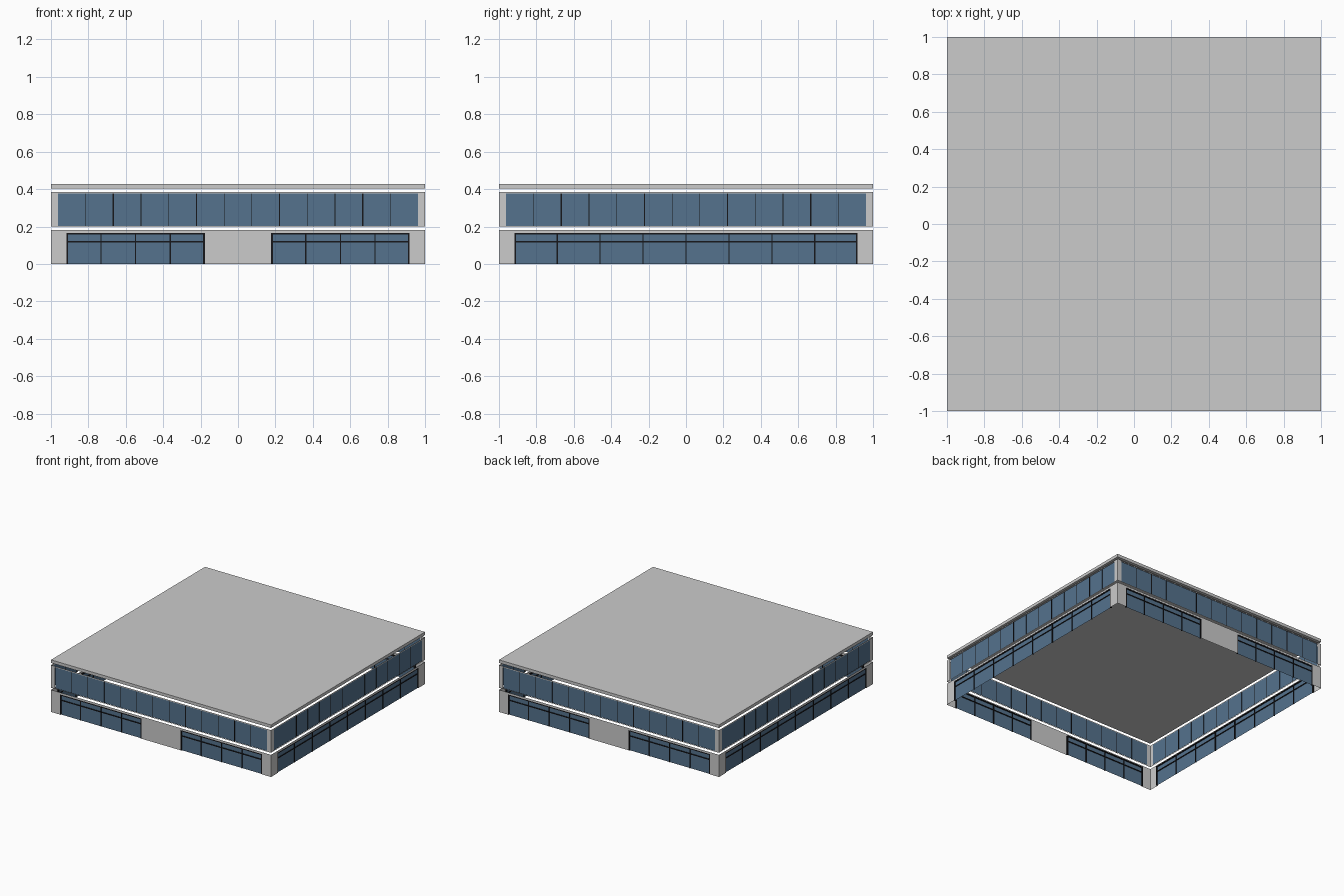
import bpy, bmesh
from math import pi
from mathutils import Matrix, Vector

if "Cube" in bpy.data.objects:
    bpy.data.objects.remove(bpy.data.objects["Cube"])


def material(name, rgb):
    m = bpy.data.materials.new(name)
    m.diffuse_color = (*rgb, 1)
    m.use_nodes = True
    m.node_tree.nodes["Principled BSDF"].inputs["Base Color"].default_value = m.diffuse_color
    return m


glass = material("blue_glass", (0.09, 0.17, 0.27))
black = material("black_frame", (0.008, 0.008, 0.01))


def build(name, pieces, turn=0, mat=None):
    """Pieces are (u0, u1, z0, z1, d0, d1), d measured outwards; d0 == d1 gives a sheet."""
    bm = bmesh.new()
    for u0, u1, z0, z1, d0, d1 in pieces:
        if d0 == d1:
            bm.faces.new([bm.verts.new(p) for p in
                          ((u0, -d0, z0), (u1, -d0, z0), (u1, -d0, z1), (u0, -d0, z1))])
        else:
            size = Vector((u1 - u0, d1 - d0, z1 - z0))
            mid = Vector((u0 + u1, -d0 - d1, z0 + z1)) / 2
            bmesh.ops.create_cube(bm, size=1, matrix=Matrix.Translation(mid) @ Matrix.Diagonal((*size, 1)))
    bm.transform(Matrix.Rotation(turn * pi / 2, 4, 'Z'))
    me = bpy.data.meshes.new(name)
    bm.to_mesh(me)
    bm.free()
    ob = bpy.data.objects.new(name, me)
    bpy.context.collection.objects.link(ob)
    if mat:
        me.materials.append(mat)
    return ob


def sheet(u0, u1, z0, z1, d=1.0):
    return (u0, u1, z0, z1, d, d)


def bar(u0, u1, z0, z1, d0=0.988, d1=0.999):
    return (u0, u1, z0, z1, d0, d1)


def upright(u, w, z0, z1, d0=0.988, d1=0.999):
    return bar(u - w / 2, u + w / 2, z0, z1, d0, d1)


def shop_window(u0, u1, panels):
    """Ground floor frame: edge bars, mullions and transom."""
    top, w = 0.166, 0.009
    bars = [upright(u0 + w / 2, w, 0, top), upright(u1 - w / 2, w, 0, top),
            bar(u0, u1, top - w, top), bar(u0, u1, 0.115, 0.122)]
    bars += [upright(u0 + (u1 - u0) * i / panels, 0.006, 0, top) for i in range(1, panels)]
    return bars


LOW, UP = 0.918, 0.963
for turn, side in enumerate(("front", "right", "back", "left")):
    # ground floor: solid entrance in the middle of the front and back only
    entrance = turn % 2 == 0
    bays = [(-LOW, -0.177, 4), (0.177, LOW, 4)] if entrance else [(-LOW, LOW, 8)]
    wall = [sheet(-1, -LOW, 0, 0.182), sheet(LOW, 1, 0, 0.182), sheet(-LOW, LOW, 0.166, 0.182)]
    if entrance:
        wall.append(sheet(-0.177, 0.177, 0, 0.166))
    build(side + "_lower_wall", wall, turn)
    build(side + "_lower_glass", [sheet(a, b, 0, 0.166, 0.994) for a, b, n in bays], turn, glass)
    build(side + "_lower_frame", [p for bay in bays for p in shop_window(*bay)], turn, black)

    # upper floor: thin grey surround and a continuous window band
    build(side + "_upper_wall", [sheet(-1, -UP, 0.199, 0.385), sheet(UP, 1, 0.199, 0.385),
                                 sheet(-UP, UP, 0.376, 0.385), sheet(-UP, UP, 0.199, 0.203)], turn)
    build(side + "_upper_glass", [sheet(-UP, UP, 0.203, 0.376, 0.997)], turn, glass)
    build(side + "_upper_mullions",
          [upright(-UP + 2 * UP * i / 13, 0.006 if i % 3 == 2 else 0.003, 0.203, 0.376, 0.995, 0.999)
           for i in range(1, 13)], turn, black)

# roof slab
build("roof_slab", [(-1, 1, 0.403, 0.428, -1, 1)])
